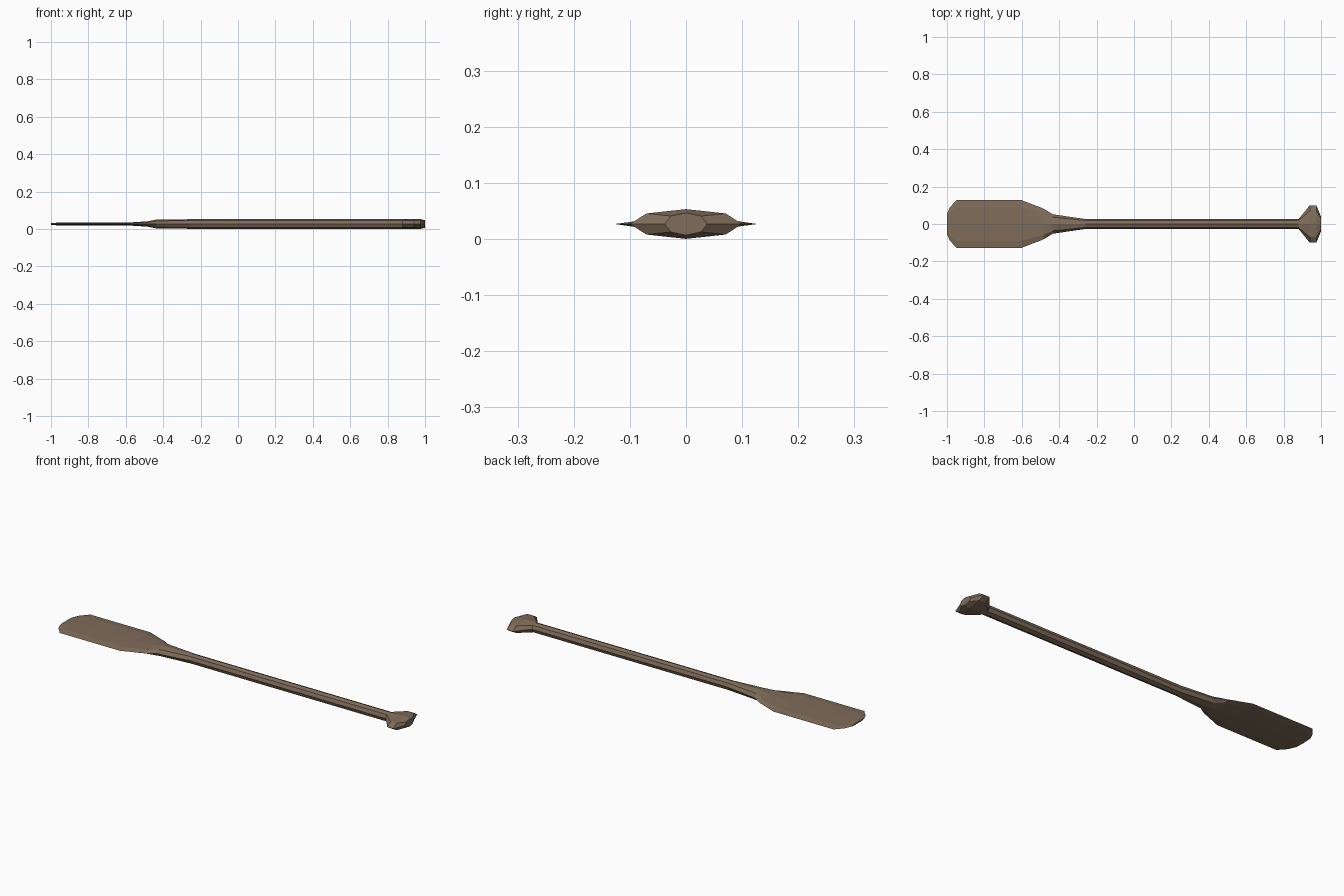
import bpy, bmesh, math

if "Cube" in bpy.data.objects:
    bpy.data.objects.remove(bpy.data.objects["Cube"])

SIDES = 8
ZC = 0.0265   # height of the paddle's centre line

# stations along the paddle: x, half width (y), half thickness (z)
stations = [
    (-1.00, 0.055, 0.004),   # blade tip
    (-0.985, 0.088, 0.0065),
    (-0.95, 0.127, 0.007),
    (-0.60, 0.127, 0.007),
    (-0.485, 0.083, 0.014),  # throat
    (-0.435, 0.052, 0.024),
    (-0.26, 0.0265, 0.0255), # shaft
    (0.88, 0.0265, 0.0255),
    (0.94, 0.10, 0.0265),    # grip
    (0.975, 0.10, 0.0265),
    (1.00, 0.038, 0.020),
]

bm = bmesh.new()
rings = []
for x, w, h in stations:
    ring = []
    for i in range(SIDES):
        a = 2 * math.pi * i / SIDES
        ring.append(bm.verts.new((x, w * math.cos(a), ZC + h * math.sin(a))))
    rings.append(ring)

# skin between neighbouring rings, then close both ends
for r0, r1 in zip(rings, rings[1:]):
    for i in range(SIDES):
        j = (i + 1) % SIDES
        bm.faces.new((r0[i], r0[j], r1[j], r1[i]))
bm.faces.new(rings[0])
bm.faces.new(rings[-1])
bmesh.ops.recalc_face_normals(bm, faces=bm.faces)

mesh = bpy.data.meshes.new("paddle")
bm.to_mesh(mesh)
bm.free()
paddle = bpy.data.objects.new("paddle", mesh)
bpy.context.collection.objects.link(paddle)

# brown wood
wood = bpy.data.materials.new("wood")
wood.diffuse_color = (0.21, 0.15, 0.10, 1)
wood.use_nodes = True
wood.node_tree.nodes["Principled BSDF"].inputs["Base Color"].default_value = wood.diffuse_color
mesh.materials.append(wood)
